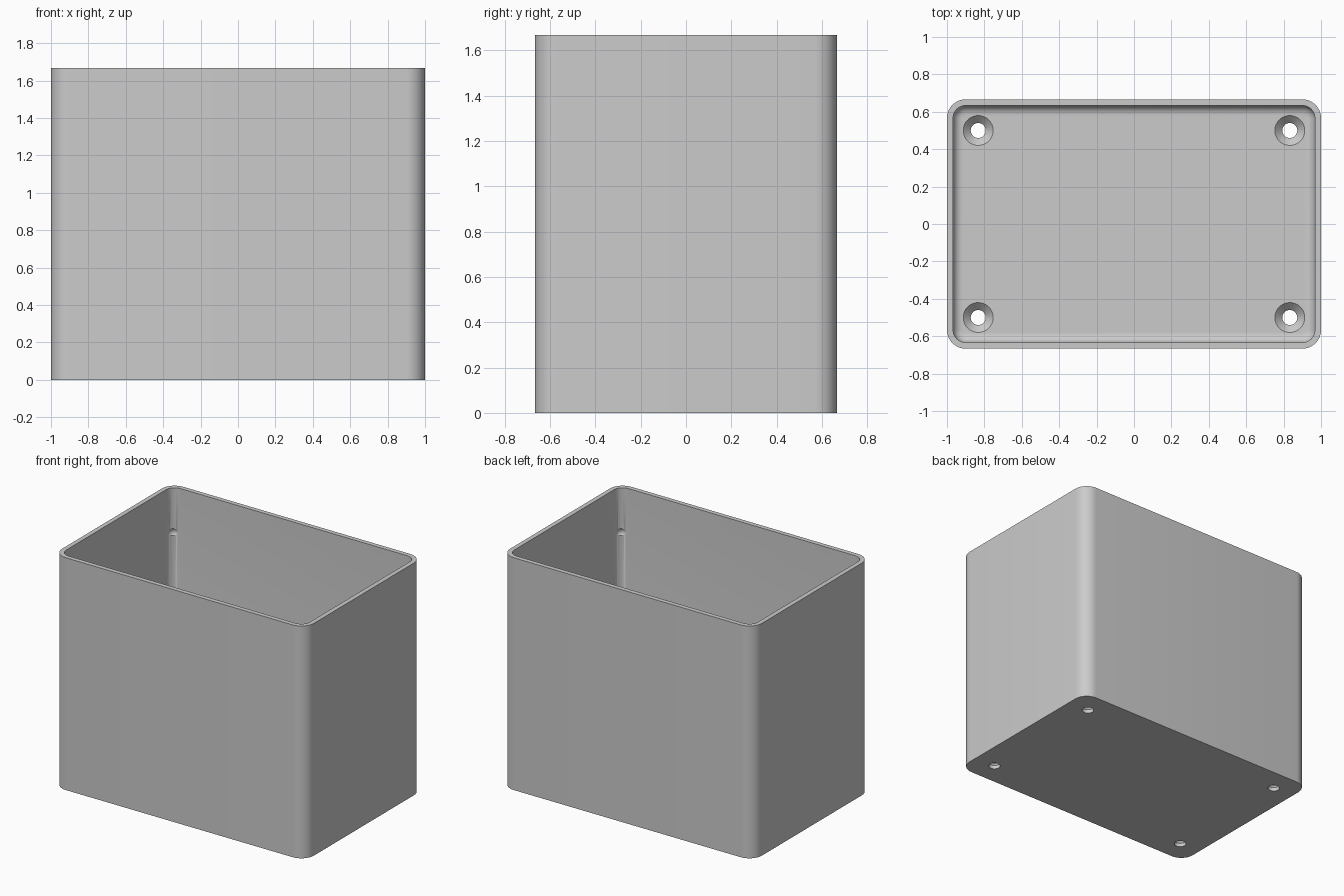
import bpy, bmesh
from math import cos, sin, pi, radians

cube = bpy.data.objects.get("Cube")
if cube:
    bpy.data.objects.remove(cube, do_unlink=True)

LENGTH, DEPTH, HEIGHT = 2.0, 1.333, 1.667
WALL, FLOOR, RADIUS, FILLET = 0.033, 0.067, 0.1, 0.05
HOLE_X, HOLE_Y = 0.833, 0.5
STEPS = 10

grey = bpy.data.materials.new("plain grey")
grey.use_nodes = True
grey.diffuse_color = (0.6, 0.6, 0.6, 1)
grey.node_tree.nodes["Principled BSDF"].inputs["Base Color"].default_value = (0.6, 0.6, 0.6, 1)


def make_object(name, bm):
    bmesh.ops.recalc_face_normals(bm, faces=bm.faces)
    mesh = bpy.data.meshes.new(name)
    bm.to_mesh(mesh)
    bm.free()
    mesh.materials.append(grey)
    obj = bpy.data.objects.new(name, mesh)
    bpy.context.collection.objects.link(obj)
    return obj


def rounded_ring(bm, inset, z):
    """Rounded rectangle loop, inset from the outside of the box."""
    r = max(RADIUS - inset, 0.012)
    cx, cy = LENGTH / 2 - inset - r, DEPTH / 2 - inset - r
    ring = []
    for q, (sx, sy) in enumerate([(1, 1), (-1, 1), (-1, -1), (1, -1)]):
        for i in range(STEPS + 1):
            a = (q + i / STEPS) * pi / 2
            ring.append(bm.verts.new((sx * cx + r * cos(a), sy * cy + r * sin(a), z)))
    return ring


def loft(bm, rings):
    for lower, upper in zip(rings, rings[1:]):
        n = len(lower)
        for i in range(n):
            j = (i + 1) % n
            bm.faces.new((lower[i], lower[j], upper[j], upper[i]))
    bm.faces.new(rings[0])
    bm.faces.new(rings[-1])


# Open box: outer wall, rim, inner wall, rounded inner floor edge
profile = [(0, 0), (0, HEIGHT), (WALL, HEIGHT)]
for i in range(7):
    a = i / 6 * pi / 2
    profile.append((WALL + FILLET * (1 - cos(a)), FLOOR + FILLET * (1 - sin(a))))
bm = bmesh.new()
loft(bm, [rounded_ring(bm, inset, z) for inset, z in profile])
box = make_object("open_box", bm)

# Countersunk screw hole cutter, and small dimple cutter for each inner corner
bm = bmesh.new()
screw = [(0.04, -0.05), (0.04, FLOOR - 0.04), (0.08, FLOOR), (0.08, FLOOR + 0.05)]
for sx in (-1, 1):
    for sy in (-1, 1):
        rings = [[bm.verts.new((sx * HOLE_X + r * cos(k * pi / 16),
                                sy * HOLE_Y + r * sin(k * pi / 16), z))
                  for k in range(32)] for r, z in screw]
        loft(bm, rings)
        ball = bmesh.ops.create_uvsphere(bm, u_segments=20, v_segments=12, radius=0.04)
        bmesh.ops.translate(bm, verts=ball["verts"], vec=(sx * 0.925, sy * 0.592, 1.35))
cutter = make_object("hole_cutter", bm)
cutter.hide_render = True

bpy.context.view_layer.objects.active = box
box.select_set(True)
cut = box.modifiers.new("holes", 'BOOLEAN')
cut.operation = 'DIFFERENCE'
cut.solver = 'EXACT'
cut.object = cutter
bpy.ops.object.modifier_apply(modifier=cut.name)
bpy.data.objects.remove(cutter, do_unlink=True)

# Smooth corners, crisp rim and hole edges
bpy.ops.object.select_all(action='DESELECT')
box.select_set(True)
bpy.ops.object.shade_smooth_by_angle(angle=radians(30))
